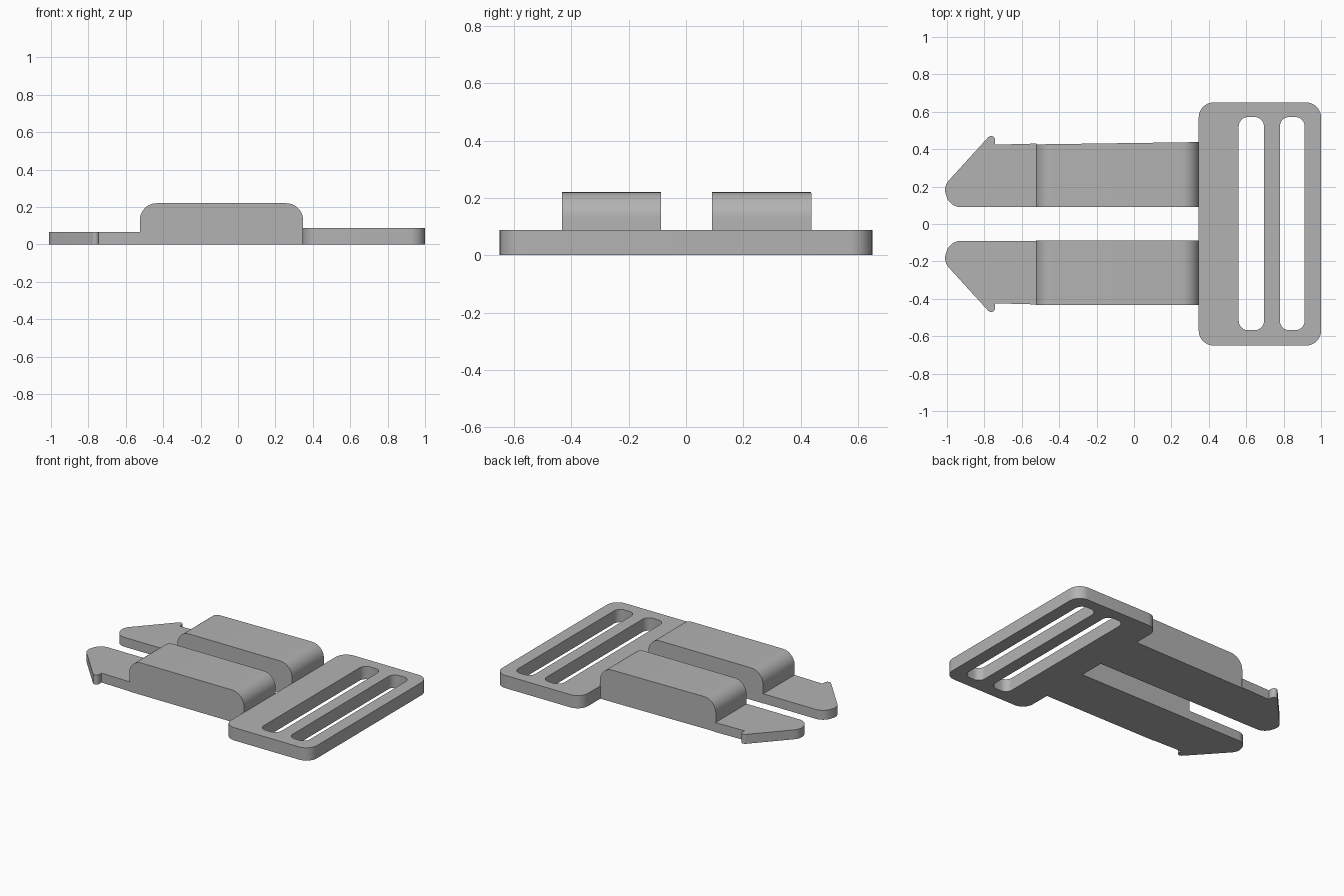
import bpy, bmesh, math
from mathutils import Vector, Matrix

cube = bpy.data.objects.get("Cube")
if cube:
    bpy.data.objects.remove(cube, do_unlink=True)

GREY = (0.45, 0.45, 0.45, 1)
mat = bpy.data.materials.new("grey plastic")
mat.use_nodes = True
mat.diffuse_color = GREY
mat.node_tree.nodes["Principled BSDF"].inputs["Base Color"].default_value = GREY


def rounded(corners, steps=10):
    """Outline through (x, y, radius) corners, each rounded by an arc."""
    out = []
    for i, (x, y, r) in enumerate(corners):
        p = Vector((x, y))
        if r == 0:
            out.append(p)
            continue
        a = (Vector(corners[i - 1][:2]) - p).normalized()
        b = (Vector(corners[(i + 1) % len(corners)][:2]) - p).normalized()
        half = a.angle(b) / 2
        centre = p + (a + b).normalized() * (r / math.sin(half))
        start = p + a * (r / math.tan(half)) - centre
        end = p + b * (r / math.tan(half)) - centre
        sweep = start.angle_signed(end)
        for k in range(steps + 1):
            t = -sweep * k / steps
            c, s = math.cos(t), math.sin(t)
            out.append(centre + Vector((start.x * c - start.y * s,
                                        start.x * s + start.y * c)))
    return out


def rect(x0, x1, y0, y1, r):
    return rounded([(x0, y0, r), (x1, y0, r), (x1, y1, r), (x0, y1, r)])


def extrude(name, outlines, depth, transform=Matrix()):
    """Filled outlines (inner ones become holes) extruded from 0 to depth."""
    curve = bpy.data.curves.new(name, 'CURVE')
    curve.dimensions = '2D'
    curve.fill_mode = 'BOTH'
    curve.extrude = depth / 2
    for pts in outlines:
        sp = curve.splines.new('POLY')
        sp.points.add(len(pts) - 1)
        for q, p in zip(sp.points, pts):
            q.co = (p.x, p.y, 0, 1)
        sp.use_cyclic_u = True
    temp = bpy.data.objects.new(name + " outline", curve)
    bpy.context.collection.objects.link(temp)
    deps = bpy.context.evaluated_depsgraph_get()
    mesh = bpy.data.meshes.new_from_object(temp.evaluated_get(deps))
    bpy.data.objects.remove(temp, do_unlink=True)
    bm = bmesh.new()
    bm.from_mesh(mesh)
    bmesh.ops.translate(bm, verts=bm.verts, vec=(0, 0, depth / 2))
    bmesh.ops.transform(bm, verts=bm.verts, matrix=transform)
    bmesh.ops.remove_doubles(bm, verts=bm.verts, dist=1e-5)
    bmesh.ops.dissolve_limit(bm, angle_limit=0.01, verts=bm.verts, edges=bm.edges)
    bmesh.ops.recalc_face_normals(bm, faces=bm.faces)
    bm.to_mesh(mesh)
    bm.free()
    mesh.materials.clear()
    mesh.materials.append(mat)
    obj = bpy.data.objects.new(name, mesh)
    bpy.context.collection.objects.link(obj)
    bpy.ops.object.select_all(action='DESELECT')
    obj.select_set(True)
    bpy.context.view_layer.objects.active = obj
    bpy.ops.object.shade_smooth_by_angle(angle=math.radians(30))
    return obj


# Strap frame with two slots
extrude("strap_frame", [rect(0.346, 1, -0.65, 0.65, 0.08),
                        rect(0.56, 0.695, -0.568, 0.572, 0.05),
                        rect(0.78, 0.912, -0.568, 0.572, 0.05)], 0.088)

# Arm side profile and barbed prong plan
arm_side = rounded([(-0.525, 0, 0), (0.348, 0, 0), (0.348, 0.22, 0.09), (-0.525, 0.22, 0.09)])
prong_plan = rounded([(-0.52, 0.09, 0), (-0.52, 0.43, 0), (-0.742, 0.424, 0),
                      (-0.742, 0.505, 0.022), (-1.02, 0.2, 0.075), (-0.983, 0.09, 0.08)])
stand_up = Matrix.Rotation(math.pi / 2, 4, 'X')

for side, sign in (("left", 1), ("right", -1)):
    # Raised arm: side profile swept across the width
    y_max = 0.435 if sign > 0 else -0.088
    arm = extrude(side + "_arm", [arm_side], 0.345,
                  Matrix.Translation((0, y_max, 0)) @ stand_up)
    if sign > 0:
        # Slight outward taper toward the frame
        for v in arm.data.vertices:
            if v.co.y > 0.3:
                v.co.y = 0.433 + v.co.x * 0.014
    # Flat barbed prong at the tip
    extrude(side + "_prong", [prong_plan], 0.065, Matrix.Diagonal((1, sign, 1, 1)))
